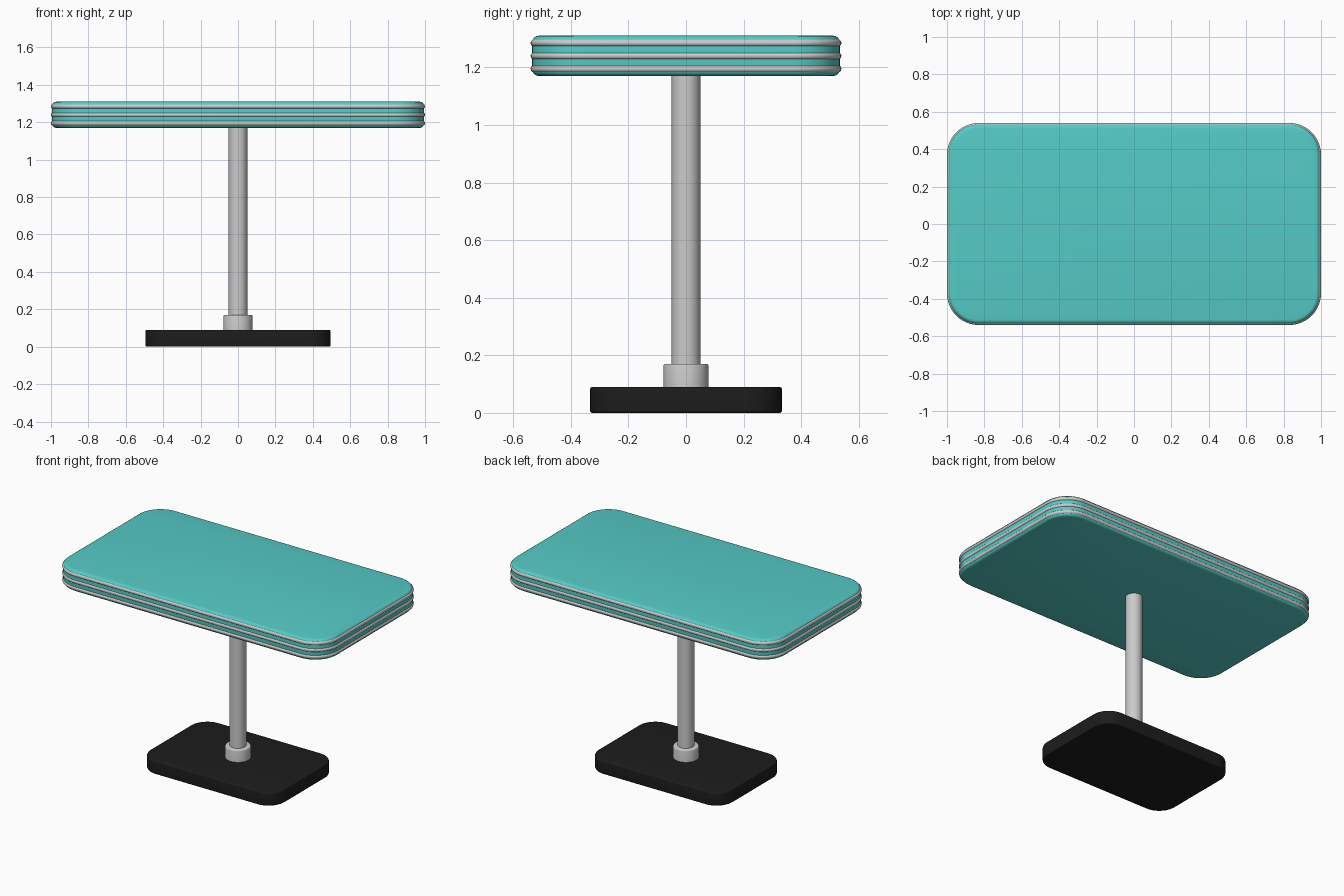
import bpy, bmesh, math

if "Cube" in bpy.data.objects:
    bpy.data.objects.remove(bpy.data.objects["Cube"])

def material(name, color):
    m = bpy.data.materials.new(name)
    m.diffuse_color = color
    m.use_nodes = True
    m.node_tree.nodes["Principled BSDF"].inputs["Base Color"].default_value = m.diffuse_color
    return m

def outline(hx, hy, r, steps=12):
    """Rounded rectangle, counter-clockwise."""
    pts = []
    for i, (sx, sy) in enumerate([(1, 1), (-1, 1), (-1, -1), (1, -1)]):
        for k in range(steps + 1):
            a = math.pi / 2 * (i + k / steps)
            pts.append((sx * (hx - r) + r * math.cos(a), sy * (hy - r) + r * math.sin(a)))
    return pts

def sweep(name, hx, hy, r, profile, closed=False, mat=None):
    """Carry an (inset, z) profile around a rounded rectangle."""
    bm = bmesh.new()
    rows = [[bm.verts.new((x, y, z)) for x, y in outline(hx - d, hy - d, r - d)]
            for d, z in profile]
    n = len(rows[0])
    pairs = list(zip(rows, rows[1:])) + ([(rows[-1], rows[0])] if closed else [])
    for a, b in pairs:
        for i in range(n):
            j = (i + 1) % n
            bm.faces.new((a[i], a[j], b[j], b[i]))
    if not closed:
        bm.faces.new(rows[0][::-1])
        bm.faces.new(rows[-1])
    bmesh.ops.recalc_face_normals(bm, faces=bm.faces)
    return finish(name, bm, mat)

def cylinder(name, radius, z0, z1, bevel=0.0):
    bm = bmesh.new()
    bmesh.ops.create_cone(bm, cap_ends=True, segments=48, radius1=radius,
                          radius2=radius, depth=z1 - z0)
    bmesh.ops.translate(bm, verts=bm.verts, vec=(0, 0, (z0 + z1) / 2))
    if bevel:
        rim = [e for e in bm.edges if all(v.co.z > z1 - 1e-4 for v in e.verts)]
        bmesh.ops.bevel(bm, geom=rim, offset=bevel, segments=3, profile=0.5, affect='EDGES')
    return finish(name, bm)

def finish(name, bm, mat=None):
    me = bpy.data.meshes.new(name)
    bm.to_mesh(me)
    bm.free()
    ob = bpy.data.objects.new(name, me)
    bpy.context.collection.objects.link(ob)
    if mat:
        me.materials.append(mat)
    bpy.ops.object.select_all(action='DESELECT')
    ob.select_set(True)
    bpy.context.view_layer.objects.active = ob
    bpy.ops.object.shade_smooth_by_angle(angle=math.radians(35))
    return ob

def slab_profile(z0, z1, r, inset=0.0, n=4):
    """Straight side with rounded bottom and top edges."""
    arc = [(r * (1 - math.cos(math.pi / 2 * k / n)), r * (1 - math.sin(math.pi / 2 * k / n)))
           for k in range(n + 1)]
    return ([(inset + d, z0 + h) for d, h in reversed(arc)] +
            [(inset + d, z1 - h) for d, h in arc])

teal = material("teal", (0.09, 0.60, 0.57, 1))
black = material("black", (0.012, 0.012, 0.012, 1))

# Table top
sweep("table_top", 1.0, 0.54, 0.17, slab_profile(1.17, 1.31, 0.022, 0.006), mat=teal)

# Three metal trim bands around the edge
for i, z in enumerate((1.195, 1.24, 1.285)):
    ring = [(0.0125 - 0.0125 * math.cos(2 * math.pi * k / 12),
             z + 0.0125 * math.sin(2 * math.pi * k / 12)) for k in range(12)]
    sweep(f"trim_band_{i + 1}", 1.0, 0.54, 0.17, ring, closed=True)

# Pedestal
cylinder("post", 0.05, 0.08, 1.175)
cylinder("collar", 0.078, 0.08, 0.17, 0.006)

# Base plate
sweep("base_plate", 0.495, 0.333, 0.12, slab_profile(0.0, 0.09, 0.008), mat=black)
